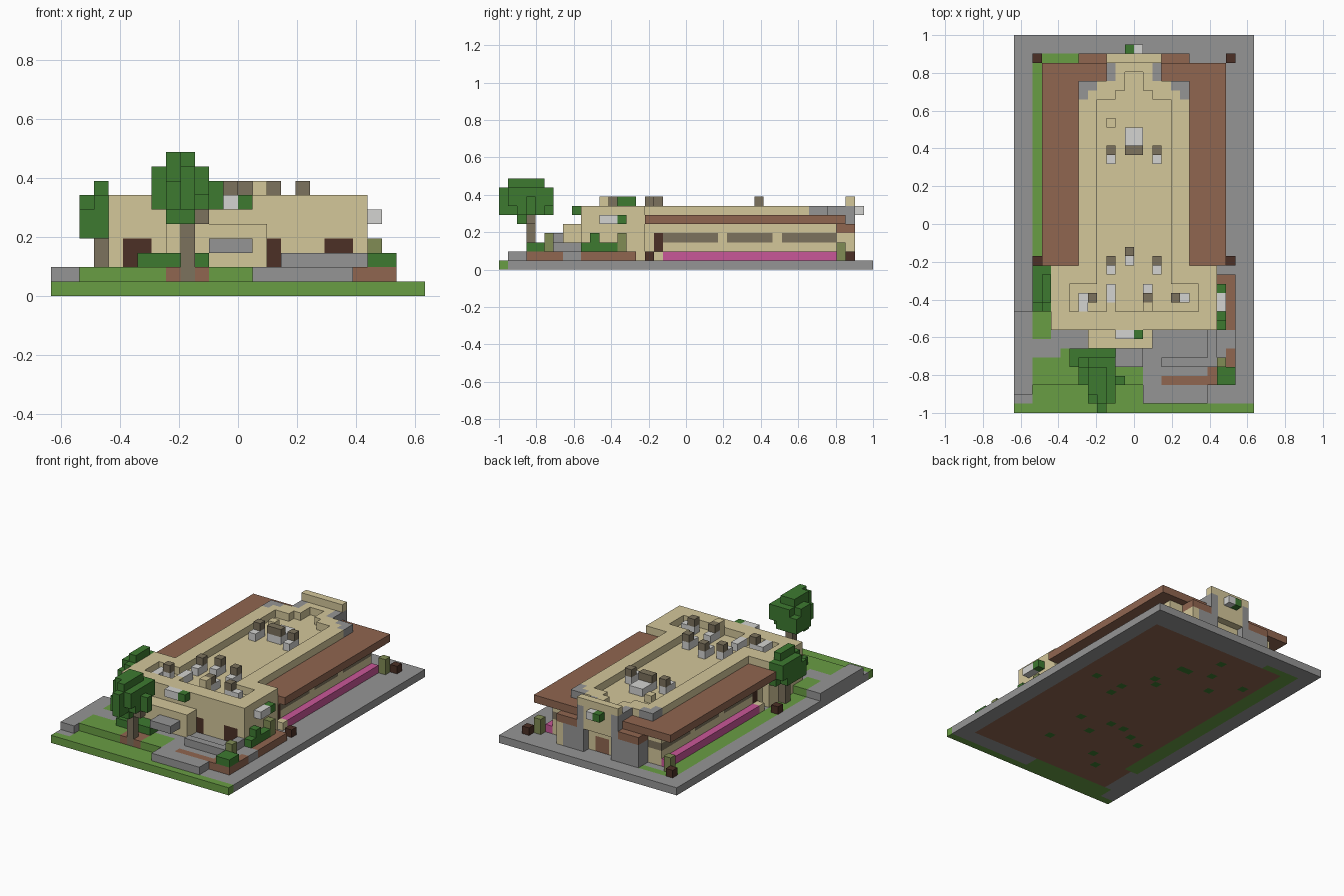
import bpy
import bmesh
import random
from mathutils import Vector

cube = bpy.data.objects.get("Cube")
if cube:
    bpy.data.objects.remove(cube)

W, D = 26, 41
U = 2 / D


def linear(c):
    c /= 255
    return c / 12.92 if c < 0.04 else ((c + 0.055) / 1.055) ** 2.4


PALETTE = {
    "sandstone": (212, 199, 154), "grass": (105, 157, 68), "paving": (149, 149, 149),
    "earth_brown": (144, 102, 80), "leaf": (61, 122, 48), "light_metal": (211, 211, 209),
    "bark": (124, 114, 93), "olive": (129, 140, 85), "dark_wood": (76, 48, 38),
    "pink_flower": (201, 87, 152),
}
names = list(PALETTE)
materials = []
for name, rgb in PALETTE.items():
    mat = bpy.data.materials.new(name)
    mat.use_nodes = True
    color = [linear(c) for c in rgb] + [1]
    mat.diffuse_color = color
    mat.node_tree.nodes["Principled BSDF"].inputs["Base Color"].default_value = color
    materials.append(mat)

cells = {}


def block(part, color, x, y, z, mirror=False):
    """Fill a range of unit blocks; a colour of None carves them away."""
    for i in range(*x):
        for j in range(*y):
            for k in range(*z):
                for px in ((i, W - 1 - i) if mirror else (i,)):
                    if color is None:
                        cells.pop((px, j, k), None)
                    else:
                        cells[px, j, k] = (part, color)


def pair(part, color, x, y, z):
    block(part, color, x, y, z, mirror=True)


# ground slab with lawns
block("ground", "paving", (0, W), (0, D), (0, 1))
block("ground", "grass", (0, W), (0, 1), (0, 1))
block("ground", "grass", (2, 14), (1, 3), (0, 1))
block("ground", "grass", (2, 4), (8, 39), (0, 1))
block("ground", "grass", (2, 7), (38, 39), (0, 1))

# raised front terrace
block("terrace", "paving", (0, 2), (2, 11), (1, 2))
block("terrace", "paving", (2, 24), (6, 9), (1, 2))
block("terrace", "paving", (14, 21), (1, 6), (1, 2))
block("terrace", "grass", (2, 14), (3, 6), (1, 2))
block("terrace", "grass", (5, 8), (6, 7), (1, 2))
block("terrace", "grass", (2, 4), (8, 11), (1, 2))
block("terrace", "earth_brown", (8, 11), (3, 5), (1, 2))
block("terrace", "earth_brown", (21, 24), (3, 6), (1, 2))
block("terrace", "earth_brown", (16, 22), (3, 4), (1, 2))
block("terrace", "earth_brown", (23, 24), (5, 7), (1, 2))
block("terrace", "earth_brown", (22, 24), (9, 15), (1, 2))
block("terrace_wall", "paving", (16, 22), (5, 6), (2, 3))
block("terrace_wall", "paving", (21, 22), (6, 9), (2, 3))

# building: long wing, front block, upper storey and stepped rear
block("wing", "sandstone", (5, 21), (16, 37), (1, 5))
block("front_block", "sandstone", (4, 22), (9, 16), (1, 7))
pair("eaves", "earth_brown", (3, 10), (16, 38), (5, 6))
block("upper_storey", "sandstone", (7, 19), (16, 36), (5, 7))
pair("rear_shoulder", "paving", (7, 10), (34, 36), (6, 7))
pair("upper_storey", "sandstone", (8, 10), (34, 35), (6, 7))
pair("upper_storey", "sandstone", (9, 10), (35, 36), (6, 7))
block("rear_wall", "sandstone", (11, 15), (36, 38), (1, 7))
pair("rear_tower", "paving", (7, 11), (37, 39), (1, 4))
pair("rear_tower", "paving", (10, 11), (36, 39), (4, 7))
block("rear_wall", "sandstone", (18, 19), (37, 39), (1, 4))
pair("eaves", "earth_brown", (7, 10), (37, 39), (4, 5))
block("rear_wall", "sandstone", (11, 15), (38, 39), (4, 7))
block("rear_parapet", "sandstone", (10, 16), (38, 39), (7, 8))
block("rear_door", "earth_brown", (12, 14), (37, 38), (1, 3))

# sunken roof deck behind the parapet
block("", None, (6, 20), (11, 14), (6, 7))
block("", None, (9, 17), (14, 34), (6, 7))
block("", None, (11, 15), (34, 35), (6, 7))
block("", None, (12, 14), (35, 37), (6, 7))

# front porch and canopy
block("porch", "sandstone", (8, 15), (7, 9), (2, 5))
block("canopy", "paving", (11, 14), (5, 7), (3, 4))

# doors and windows set in the walls
block("front_door", "dark_wood", (15, 16), (9, 10), (2, 4))
pair("front_door", "dark_wood", (5, 7), (9, 10), (2, 4))
pair("side_door", "dark_wood", (5, 6), (17, 18), (2, 4))
for start, end in ((18, 24), (25, 30), (31, 36)):
    pair("side_window", "bark", (5, 6), (start, end), (3, 4))
pair("rear_window", "bark", (5, 7), (36, 37), (3, 4))

# doorsteps, flower beds, corner planters and shrubs along the wing
pair("doorstep", "sandstone", (4, 5), (17, 18), (1, 2))
pair("flower_bed", "pink_flower", (4, 5), (18, 37), (1, 2))
for y in (16, 38):
    pair("planter", "dark_wood", (2, 3), (y, y + 1), (1, 2))
pair("planter_shrub", "olive", (3, 4), (37, 38), (1, 3))

# wall mounted units, each with a green box beside it
block("wall_unit", "light_metal", (11, 13), (8, 9), (6, 7))
block("wall_unit", "leaf", (13, 14), (8, 9), (6, 7))
block("wall_unit", "light_metal", (22, 23), (11, 13), (5, 6))
block("wall_unit", "leaf", (22, 23), (13, 14), (5, 6))
block("wall_unit", "light_metal", (13, 14), (39, 40), (6, 7))
block("wall_unit", "leaf", (12, 13), (39, 40), (6, 7))


# rooftop machines: dark cap on a light base, with a lower light box beside it
def machine(x, y, dx, dy, width=1, depth=1):
    block("roof_machine", "light_metal", (x, x + width), (y, y + 1), (6, 7))
    block("roof_machine", "bark", (x, x + width), (y, y + 1), (7, 8))
    block("roof_machine", "light_metal", (x + dx, x + dx + width),
          (y + dy, y + dy + depth), (6, 7))


for x in (10, 15):
    for y in (16, 28):
        machine(x, y, 0, -1)
machine(12, 17, 0, -1)
machine(12, 28, 0, 1, width=2, depth=2)
machine(14, 12, 0, 1)
machine(8, 12, -1, 0)
machine(17, 12, 1, 0)
block("roof_machine", "light_metal", (7, 8), (11, 12), (6, 7))
block("roof_machine", "light_metal", (10, 11), (12, 14), (6, 7))
block("roof_vent", "sandstone", (10, 11), (11, 12), (6, 7))
block("roof_vent", "sandstone", (10, 11), (31, 32), (6, 7))
block("roof_vent", "sandstone", (14, 15), (11, 12), (6, 8))

# shrubs around the terrace
block("shrub", "leaf", (6, 11), (5, 7), (2, 3))
block("shrub", "leaf", (22, 24), (3, 5), (2, 3))
block("shrub", "olive", (22, 23), (5, 6), (2, 4))
block("shrub", "leaf", (22, 23), (9, 14), (2, 3))
block("shrub", "leaf", (22, 23), (10, 11), (3, 4))
block("shrub", "olive", (22, 23), (13, 14), (2, 4))

# front tree, with notches that break up the crown
block("front_tree", "bark", (9, 10), (3, 4), (1, 6))
block("front_tree", "leaf", (8, 11), (1, 5), (6, 9))
block("front_tree", "leaf", (7, 11), (3, 6), (6, 9))
block("front_tree", "leaf", (9, 10), (0, 1), (6, 9))
block("front_tree", "leaf", (8, 10), (1, 5), (9, 10))
block("front_tree", "leaf", (8, 10), (2, 3), (5, 6))
block("front_tree", "leaf", (11, 12), (3, 4), (6, 8))
block("front_tree", "bark", (10, 11), (3, 4), (5, 6))
block("", None, (8, 9), (1, 2), (8, 10))
block("", None, (10, 11), (1, 2), (6, 7))
block("", None, (7, 8), (5, 6), (8, 9))
block("", None, (10, 11), (5, 6), (6, 7))

# side tree
block("side_tree", "bark", (3, 4), (13, 14), (1, 4))
block("side_tree", "leaf", (2, 4), (11, 16), (4, 7))
block("side_tree", "leaf", (3, 4), (12, 15), (7, 8))
block("", None, (2, 3), (11, 12), (6, 7))
block("", None, (2, 3), (15, 16), (4, 5))

# bare soil, lawn edge and roots seen on the underside
random.seed(4)
roots = {(random.randrange(5, 22), random.randrange(6, 36)) for _ in range(20)}


def underside(x, y, color):
    if (x, y) in roots:
        return "leaf"
    if color == "paving" and 3 <= x < 24 and 3 <= y < 38:
        return "earth_brown"
    return color


# turn the blocks of each part into one mesh of outer faces
parts = {}
for pos, (part, color) in cells.items():
    parts.setdefault(part, []).append((pos, color))

for part, items in parts.items():
    bm = bmesh.new()
    for pos, color in items:
        base = Vector(pos)
        for axis in range(3):
            for side in (0, 1):
                near = list(pos)
                near[axis] += 2 * side - 1
                if tuple(near) in cells:
                    continue
                a, b = Vector(), Vector()
                a[(axis + 1) % 3] = b[(axis + 2) % 3] = 1
                corner = base.copy()
                corner[axis] += side
                ring = [corner, corner + a, corner + a + b, corner + b]
                if not side:
                    ring.reverse()
                face = bm.faces.new([
                    bm.verts.new(((v.x - W / 2) * U, (v.y - D / 2) * U, v.z * U))
                    for v in ring])
                shown = color
                if near[2] < 0:
                    shown = underside(pos[0], pos[1], color)
                face.material_index = names.index(shown)
    bmesh.ops.remove_doubles(bm, verts=bm.verts, dist=U / 100)
    bmesh.ops.dissolve_limit(bm, angle_limit=0.01, verts=bm.verts, edges=bm.edges,
                             delimit={"MATERIAL"})
    mesh = bpy.data.meshes.new(part)
    bm.to_mesh(mesh)
    bm.free()
    for mat in materials:
        mesh.materials.append(mat)
    bpy.context.collection.objects.link(bpy.data.objects.new(part, mesh))
